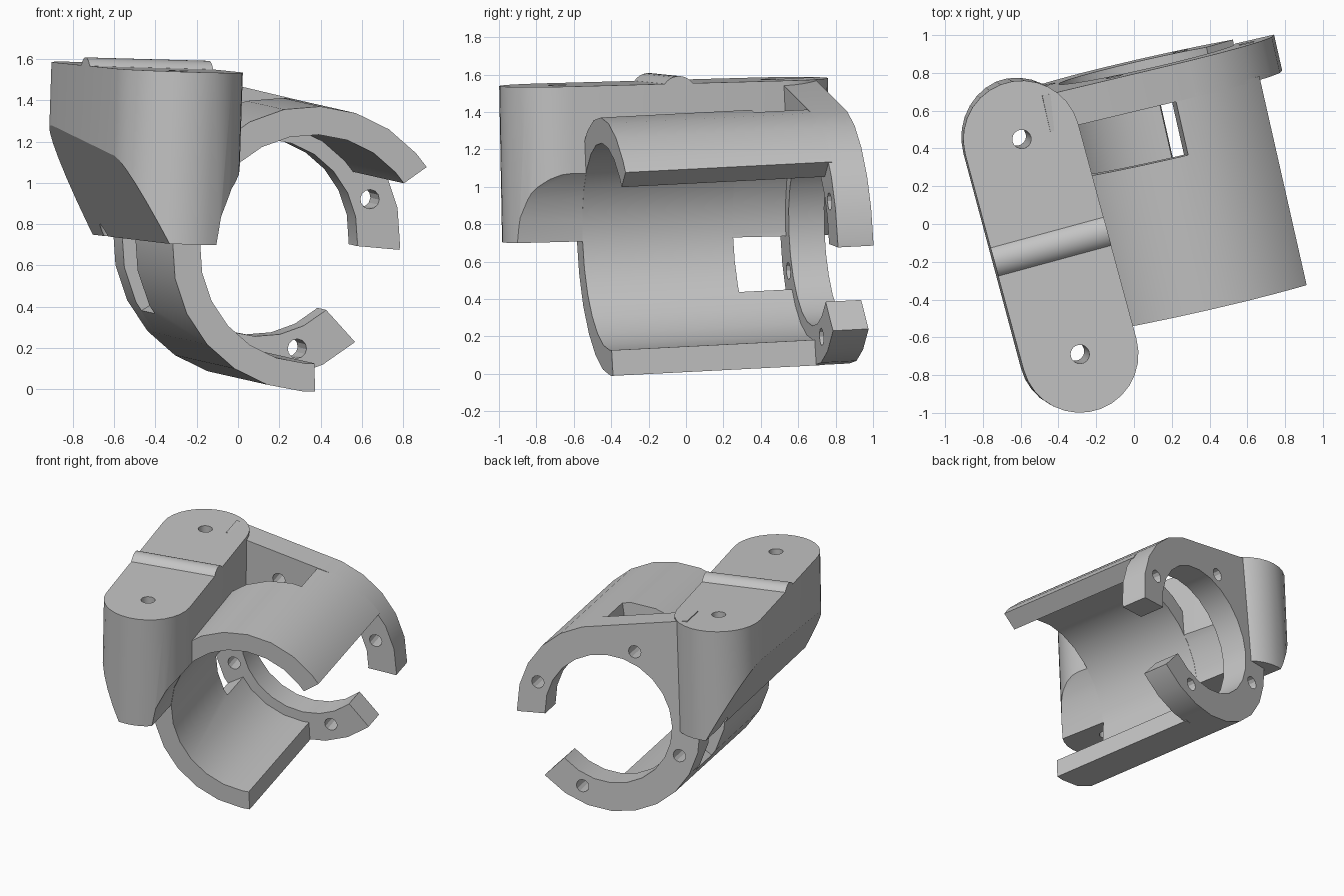
import bpy, bmesh
from math import cos, sin, radians
from mathutils import Vector

cube = bpy.data.objects.get("Cube")
if cube:
    bpy.data.objects.remove(cube, do_unlink=True)

grey = bpy.data.materials.new("plain grey")
grey.use_nodes = True
grey.diffuse_color = (0.55, 0.55, 0.55, 1)
grey.node_tree.nodes["Principled BSDF"].inputs["Base Color"].default_value = (0.55, 0.55, 0.55, 1)

# Frame of the clamp ring: axis runs from front to back, slightly yawed and tilted
RING_O = Vector((0.357, -0.429, 0.68))
AXIS = Vector((-0.221, 0.976, 0.05)).normalized()
RX = Vector((0.976, 0.221, -0.052))
RX = (RX - AXIS * RX.dot(AXIS)).normalized()
RZ = RX.cross(AXIS)
RING = (RING_O, RX, RZ, AXIS)

# Frame of the mounting block: origin in the middle of its top face
TOP_O = Vector((-0.44, -0.12, 1.56))
W = Vector((0.033, -0.0185, 1)).normalized()
V = Vector((-0.262, 0.965, 0))
V = (V - W * V.dot(W)).normalized()
U = V.cross(W)
TOP = (TOP_O, U, V, W)


def arc(r, a0, a1, step=15, cx=0.0, cy=0.0):
    """Points on an arc, kept on a common angular grid."""
    angles = [a0] + [a for a in range(-360, 720, step) if a0 < a < a1] + [a1]
    return [(cx + r * cos(radians(a)), cy + r * sin(radians(a))) for a in angles]


def circle(r, step=15, cx=0.0, cy=0.0):
    return arc(r, 0, 360, step, cx, cy)[:-1]


def ring_part(r_out, r_in, a0, a1):
    return arc(r_out, a0, a1) + arc(r_in, a0, a1)[::-1]


def prism(name, points, lo, hi, frame):
    """Extrude a flat profile along the third direction of a frame."""
    o, a, b, c = frame
    bm = bmesh.new()
    ends = [[bm.verts.new(o + a * x + b * y + c * h) for x, y in points] for h in (lo, hi)]
    for end in ends:
        bm.faces.new(end)
    n = len(points)
    for i in range(n):
        j = (i + 1) % n
        bm.faces.new((ends[0][i], ends[0][j], ends[1][j], ends[1][i]))
    bmesh.ops.recalc_face_normals(bm, faces=bm.faces)
    mesh = bpy.data.meshes.new(name)
    bm.to_mesh(mesh)
    bm.free()
    mesh.materials.append(grey)
    obj = bpy.data.objects.new(name, mesh)
    bpy.context.collection.objects.link(obj)
    return obj


def activate(obj):
    bpy.ops.object.select_all(action='DESELECT')
    obj.select_set(True)
    bpy.context.view_layer.objects.active = obj


def cut(obj, *shape):
    """Subtract a prism and discard the cutter."""
    cutter = prism("cutter", *shape)
    cutter.hide_render = True
    mod = obj.modifiers.new("cut", 'BOOLEAN')
    mod.operation, mod.solver, mod.object = 'DIFFERENCE', 'EXACT', cutter
    activate(obj)
    bpy.ops.object.modifier_apply(modifier=mod.name)
    bpy.data.objects.remove(cutter, do_unlink=True)


R_OUT, R_BORE, R_LIP = 0.692, 0.555, 0.48
FLANGE, END = 1.115, 1.31

# Open sleeve with a slot beside the flange
sleeve = prism("clamp_sleeve", ring_part(R_OUT, R_BORE, 38, 275), 0, FLANGE + 0.02, RING)
cut(sleeve, ring_part(0.85, 0.4, 84, 214), 0.825, FLANGE + 0.1, RING)

# Rear flange: open ring with a web rising to the block, and four screw holes
outline = arc(R_OUT, -2, 75) + [(-0.62, 0.81), (-0.66, 0.3)] + arc(R_OUT, 165, 316)
flange = prism("rear_flange", outline + arc(R_LIP, -2, 316)[::-1], FLANGE, END, RING)
for k in range(4):
    t = radians(22 + 90 * k)
    cut(flange, circle(0.047, 30, 0.57 * cos(t), 0.57 * sin(t)), 1, 1.5, RING)

# Mounting block: rounded slab, bevelled outside along the ring axis, hollowed for the bore
HALF, R = 0.59, 0.31
slab = arc(R, 0, 180, 12, 0, HALF) + arc(R, 180, 360, 12, 0, -HALF)
block = prism("mounting_block", slab, -0.835, 0, TOP)
bevel = [(-0.455, -0.1), (0.041, -1), (-0.8, -1), (-0.8, -0.1)]
cut(block, bevel, -1.2, 1.2, (TOP_O, U, W, AXIS))
cut(block, circle(R_BORE + 0.002), -1, FLANGE + 0.01, RING)
cut(block, circle(R_LIP + 0.002), FLANGE - 0.1, 1.8, RING)
for v in (-HALF, HALF):
    cut(block, circle(0.05, 20, 0, v), -1.2, 0.2, TOP)

# Rounded ridge across the top of the block
ridge = prism("top_ridge", arc(0.095, 30, 150, 12, 0, -0.055), -R, R, (TOP_O, V, W, U))

for part in (sleeve, flange, block, ridge):
    activate(part)
    bpy.ops.object.shade_smooth_by_angle(angle=radians(25))
